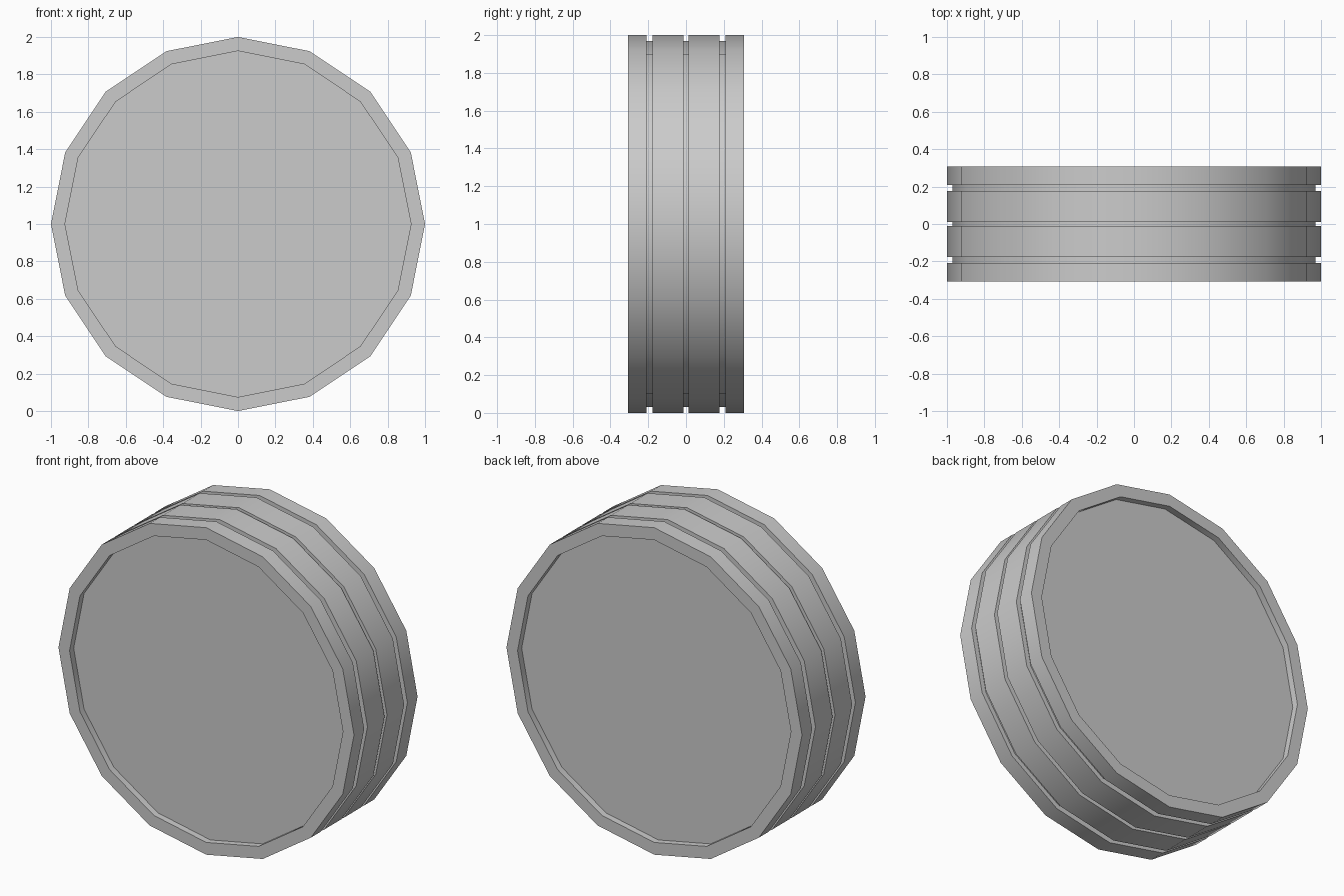
import bpy, bmesh, math

cube = bpy.data.objects.get("Cube")
if cube:
    bpy.data.objects.remove(cube, do_unlink=True)

SIDES = 16
HALF = 0.307      # half thickness
GROOVE_R = 0.97   # radius at groove floors
CAP_R = 0.925     # radius of the recessed discs
RECESS = 0.04     # depth of the recessed discs

grey = bpy.data.materials.new("plain grey")
grey.use_nodes = True
colour = (0.6, 0.6, 0.6, 1)
grey.diffuse_color = colour
grey.node_tree.nodes["Principled BSDF"].inputs["Base Color"].default_value = colour

# Profile across the wheel as (radius, y): lip, tread with three grooves, lip
profile = [(CAP_R, RECESS - HALF), (CAP_R, -HALF), (1, -HALF)]
for centre, half_width in ((-0.193, 0.016), (0, 0.012), (0.193, 0.016)):
    a, b = centre - half_width, centre + half_width
    profile += [(1, a), (GROOVE_R, a), (GROOVE_R, b), (1, b)]
profile += [(1, HALF), (CAP_R, HALF), (CAP_R, HALF - RECESS)]

# Spin the profile into rings and close both ends with discs
bm = bmesh.new()
rings = []
for r, y in profile:
    angles = [math.tau * i / SIDES for i in range(SIDES)]
    rings.append([bm.verts.new((r * math.cos(t), y, 1 + r * math.sin(t))) for t in angles])
for lower, upper in zip(rings, rings[1:]):
    for i in range(SIDES):
        j = (i + 1) % SIDES
        bm.faces.new((lower[i], lower[j], upper[j], upper[i]))
bm.faces.new(rings[0])
bm.faces.new(rings[-1])
bmesh.ops.recalc_face_normals(bm, faces=bm.faces)

mesh = bpy.data.meshes.new("grooved_wheel")
bm.to_mesh(mesh)
bm.free()
mesh.materials.append(grey)
wheel = bpy.data.objects.new("grooved_wheel", mesh)
bpy.context.collection.objects.link(wheel)

# Smooth tread with crisp groove and lip edges
bpy.ops.object.select_all(action="DESELECT")
wheel.select_set(True)
bpy.context.view_layer.objects.active = wheel
bpy.ops.object.shade_smooth_by_angle(angle=math.radians(40))
